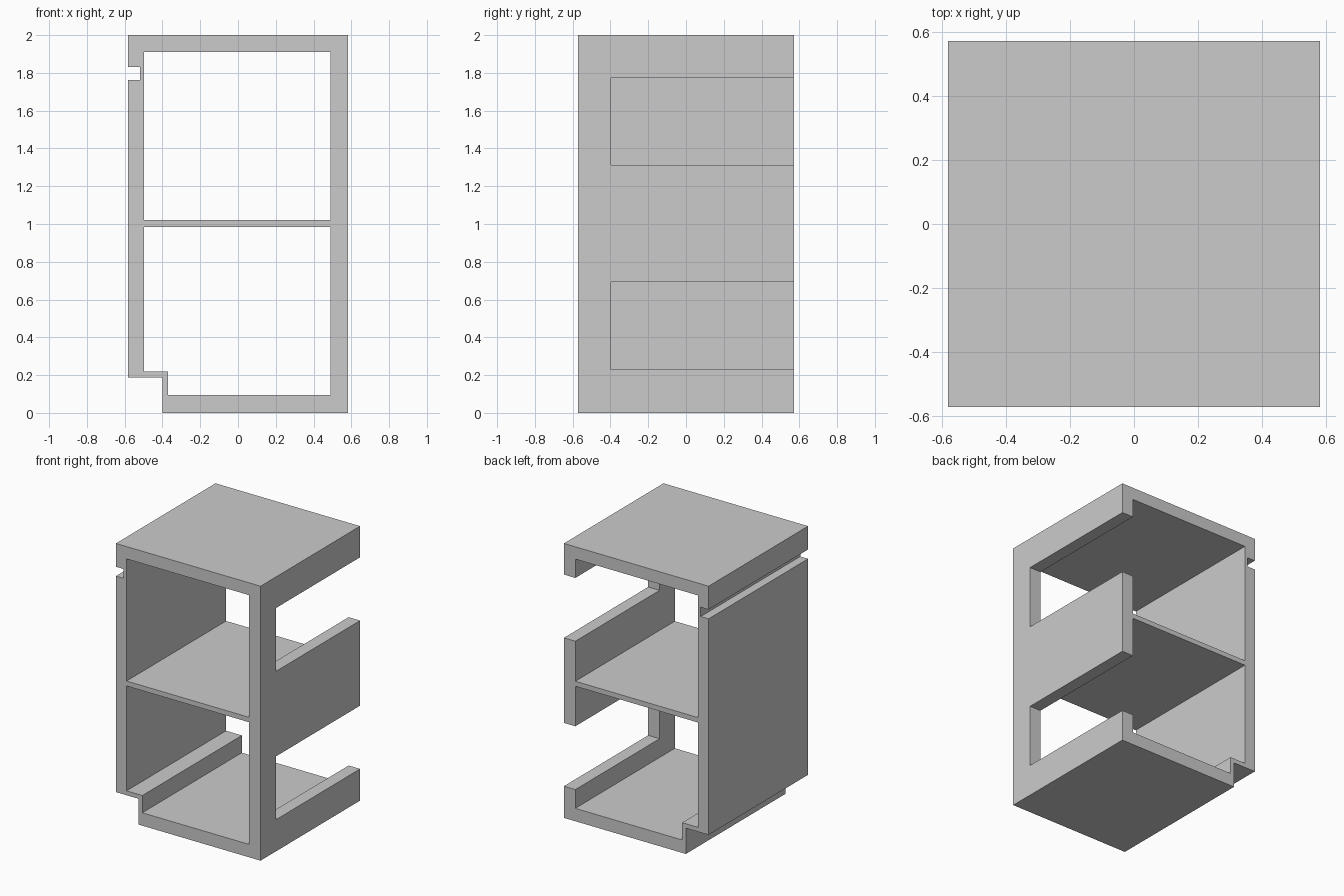
import bpy, bmesh

if "Cube" in bpy.data.objects:
    bpy.data.objects.remove(bpy.data.objects["Cube"])

X, Y, H = 0.583, 0.573, 2.0   # half width, half depth, height


def prism(name, profile, y0, y1):
    """Extrude an (x, z) profile along y."""
    bm = bmesh.new()
    face = bm.faces.new([bm.verts.new((x, y0, z)) for x, z in profile])
    ext = bmesh.ops.extrude_face_region(bm, geom=[face])
    moved = [v for v in ext["geom"] if isinstance(v, bmesh.types.BMVert)]
    bmesh.ops.translate(bm, verts=moved, vec=(0, y1 - y0, 0))
    bmesh.ops.recalc_face_normals(bm, faces=bm.faces)
    mesh = bpy.data.meshes.new(name)
    bm.to_mesh(mesh)
    bm.free()
    obj = bpy.data.objects.new(name, mesh)
    bpy.context.collection.objects.link(obj)
    return obj


def rect(x0, x1, z0, z1):
    return [(x0, z0), (x1, z0), (x1, z1), (x0, z1)]


def cut(target, cutter):
    """Subtract the cutter from the target, then remove it."""
    cutter.hide_render = True
    mod = target.modifiers.new("cut", 'BOOLEAN')
    mod.operation = 'DIFFERENCE'
    mod.solver = 'EXACT'
    mod.object = cutter
    bpy.context.view_layer.objects.active = target
    bpy.ops.object.modifier_apply(modifier=mod.name)
    bpy.data.objects.remove(cutter, do_unlink=True)


# Cabinet body: stepped lower left corner and grip slot near the top
cabinet = prism("cabinet_body", [
    (-0.40, 0), (X, 0), (X, H), (-X, H),
    (-X, 1.83), (-0.52, 1.83), (-0.52, 1.762), (-X, 1.762),
    (-X, 0.188), (-0.40, 0.188)], -Y, Y)

# Two open compartments, leaving the thin shelf between them
cut(cabinet, prism("upper_compartment", rect(-0.497, 0.491, 1.02, 1.91), -1, 1))
cut(cabinet, prism("lower_compartment", [
    (-0.37, 0.094), (0.491, 0.094), (0.491, 0.984), (-0.497, 0.984),
    (-0.497, 0.22), (-0.37, 0.22)], -1, 1))

# Side openings in the right wall, running out through the back
for z in (0.231, 1.312):
    cut(cabinet, prism("side_opening", rect(0.40, 0.80, z, z + 0.461), -0.397, 1))
